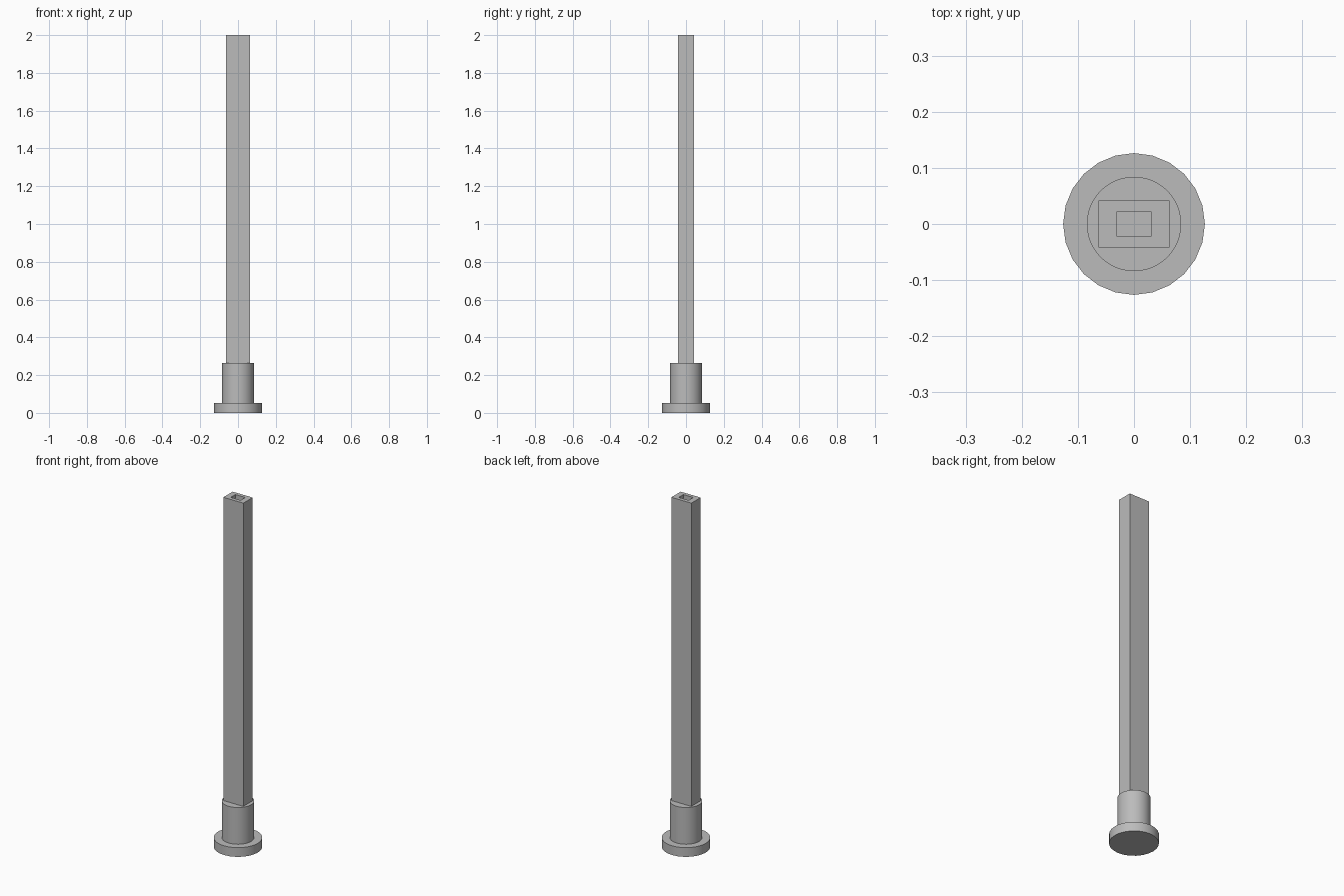
import bpy
import bmesh

U = 2 / 95  # design module: the full height is 95 modules

cube = bpy.data.objects.get("Cube")
if cube:
    bpy.data.objects.remove(cube, do_unlink=True)

grey = bpy.data.materials.new("plain grey")
grey.use_nodes = True
colour = (0.5, 0.5, 0.5, 1)
grey.diffuse_color = colour
grey.node_tree.nodes["Principled BSDF"].inputs["Base Color"].default_value = colour


def cylinder(name, radius, bottom, top, sides):
    bpy.ops.mesh.primitive_cylinder_add(
        vertices=sides, radius=radius * U, depth=(top - bottom) * U,
        location=(0, 0, (bottom + top) / 2 * U))
    obj = bpy.context.object
    obj.name = name
    obj.data.materials.append(grey)
    bpy.ops.object.shade_smooth_by_angle()
    return obj


def hollow_bar(name, outer, inner, bottom, top):
    """Rectangular bar with a blind socket running down from its top."""
    bm = bmesh.new()

    def ring(half, z):
        x, y = half
        return [bm.verts.new((sx * x * U, sy * y * U, z * U))
                for sx, sy in ((-1, -1), (1, -1), (1, 1), (-1, 1))]

    rings = [ring(outer, bottom), ring(outer, top),
             ring(inner, top), ring(inner, bottom + 1)]
    for a, b in zip(rings, rings[1:]):
        for i in range(4):
            j = (i + 1) % 4
            bm.faces.new((a[i], a[j], b[j], b[i]))
    bm.faces.new(rings[0])
    bm.faces.new(rings[-1])
    bmesh.ops.recalc_face_normals(bm, faces=bm.faces)
    mesh = bpy.data.meshes.new(name)
    bm.to_mesh(mesh)
    bm.free()
    mesh.materials.append(grey)
    obj = bpy.data.objects.new(name, mesh)
    bpy.context.collection.objects.link(obj)
    return obj


# Round foot, collar above it, and the tall rectangular tube
cylinder("base_flange", 6, 0, 2.5, 24)
cylinder("collar", 4, 2.5, 12.5, 48)
hollow_bar("rectangular_tube", (3, 2), (1.5, 1), 12.5, 95)
